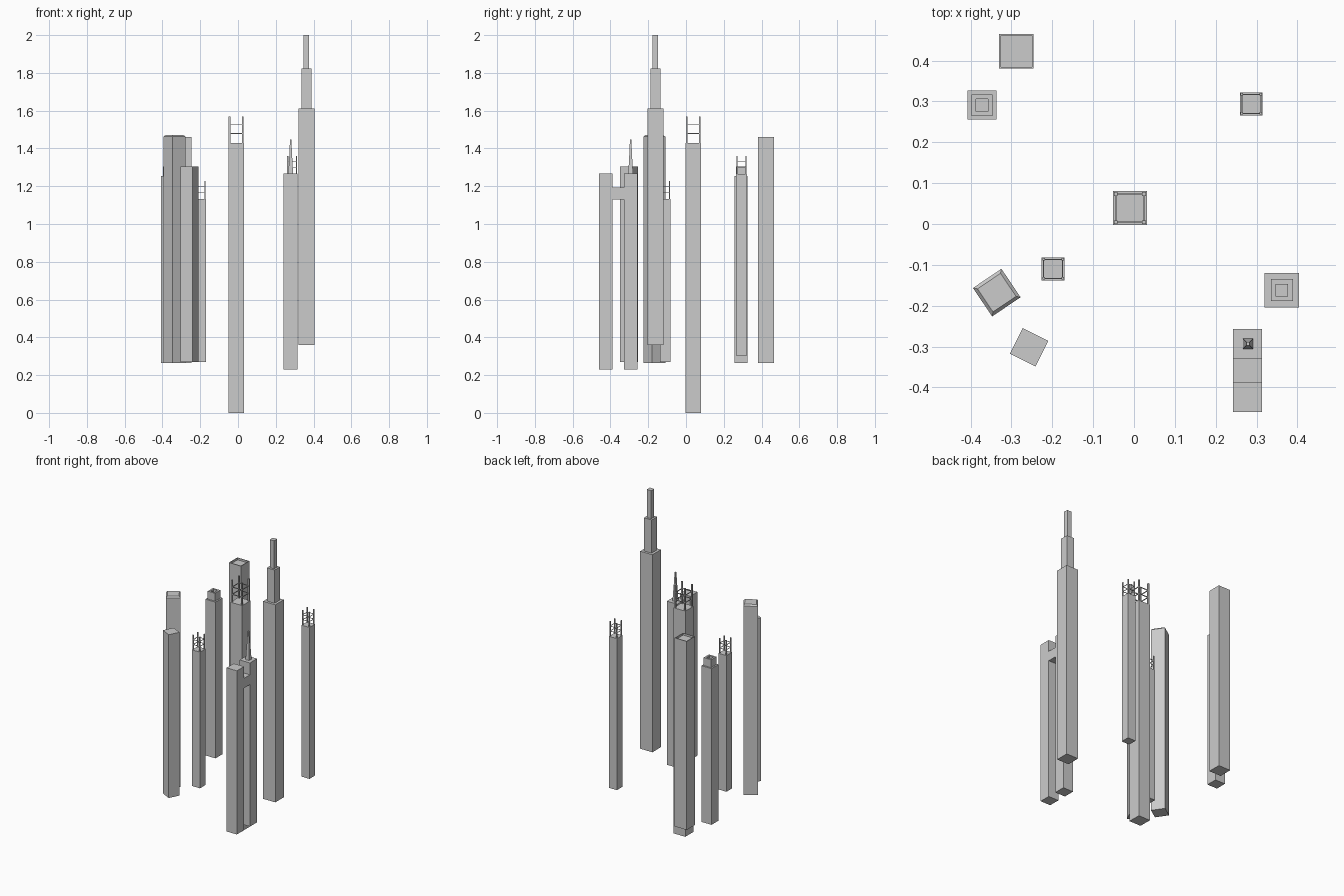
import bpy, bmesh
from math import radians
from mathutils import Matrix

if "Cube" in bpy.data.objects:
    bpy.data.objects.remove(bpy.data.objects["Cube"])


def finish(name, bm, x=0, y=0, turn=0):
    bmesh.ops.recalc_face_normals(bm, faces=bm.faces)
    me = bpy.data.meshes.new(name)
    bm.to_mesh(me)
    bm.free()
    ob = bpy.data.objects.new(name, me)
    ob.location = (x, y, 0)
    ob.rotation_euler.z = radians(turn)
    bpy.context.collection.objects.link(ob)
    return ob


def add_box(bm, x, y, z0, z1, sx, sy):
    m = Matrix.Translation((x, y, (z0 + z1) / 2)) @ Matrix.Diagonal((sx, sy, z1 - z0, 1))
    bmesh.ops.create_cube(bm, size=1, matrix=m)


def stack(name, x, y, rings, turn=0):
    """Square tower lofted through (half width, z) rings, capped at both ends."""
    bm = bmesh.new()
    loops = [[bm.verts.new((sx * h, sy * h, z))
              for sx, sy in ((-1, -1), (1, -1), (1, 1), (-1, 1))] for h, z in rings]
    for a, b in zip(loops, loops[1:]):
        for i in range(4):
            j = (i + 1) % 4
            bm.faces.new((a[i], a[j], b[j], b[i]))
    bm.faces.new(loops[0][::-1])
    bm.faces.new(loops[-1])
    return finish(name, bm, x, y, turn)


def scaffold_tower(name, x, y, w, z0, z1, top):
    """Tower topped by corner posts joined with two levels of rails."""
    stack(name + "_shaft", x, y, [(w / 2, z0), (w / 2, z1)])
    bm = bmesh.new()
    p = w * 0.11
    o = w / 2 - p / 2 - w * 0.03
    h = top - z1
    for sx in (-1, 1):
        for sy in (-1, 1):
            add_box(bm, sx * o, sy * o, z1, top, p, p)
    r = w * 0.05
    for f in (0.35, 0.68):
        z = z1 + f * h
        for s in (-1, 1):
            add_box(bm, 0, s * o, z - r / 2, z + r / 2, 2 * o, r)
            add_box(bm, s * o, 0, z - r / 2, z + r / 2, r, 2 * o)
    finish(name + "_crown_frame", bm, x, y)


# towers with open frames on the roof
scaffold_tower("central_tower", -0.01, 0.039, 0.083, 0, 1.43, 1.57)
scaffold_tower("back_right_tower", 0.287, 0.294, 0.056, 0.305, 1.265, 1.36)
scaffold_tower("left_tower", -0.198, -0.11, 0.056, 0.27, 1.133, 1.227)

# tallest tower with two setbacks
stack("setback_tower", 0.362, -0.162, [
    (0.0425, 0.36), (0.0425, 1.612), (0.027, 1.612),
    (0.027, 1.822), (0.015, 1.822), (0.015, 2.0)])

# short tower with a hollow roof block
stack("roof_block_tower", -0.372, 0.291, [
    (0.0355, 0.265), (0.0355, 1.255), (0.026, 1.255),
    (0.026, 1.305), (0.015, 1.305), (0.015, 1.265)])

# tower with a parapet around a sunken roof
stack("parapet_tower", -0.288, 0.423, [
    (0.0425, 0.265), (0.0425, 1.46), (0.038, 1.46), (0.038, 1.448)])

# turned tower with chamfered roof edges
stack("chamfered_tower", -0.336, -0.168, [
    (0.042, 0.265), (0.042, 1.462), (0.034, 1.471)], 34)

# plain turned tower
stack("plain_tower", -0.257, -0.302, [(0.035, 0.27), (0.035, 1.305)], -26.6)

# twin towers, sky bridge and spire
for label, y in (("front", -0.424), ("rear", -0.293)):
    stack("twin_tower_" + label, 0.278, y, [(0.036, 0.23), (0.036, 1.267)])
bm = bmesh.new()
add_box(bm, 0.278, -0.3585, 1.13, 1.192, 0.072, 0.06)
finish("sky_bridge", bm)
stack("spire", 0.279, -0.293, [
    (0.0125, 1.267), (0.006, 1.39), (0.004, 1.447)])
